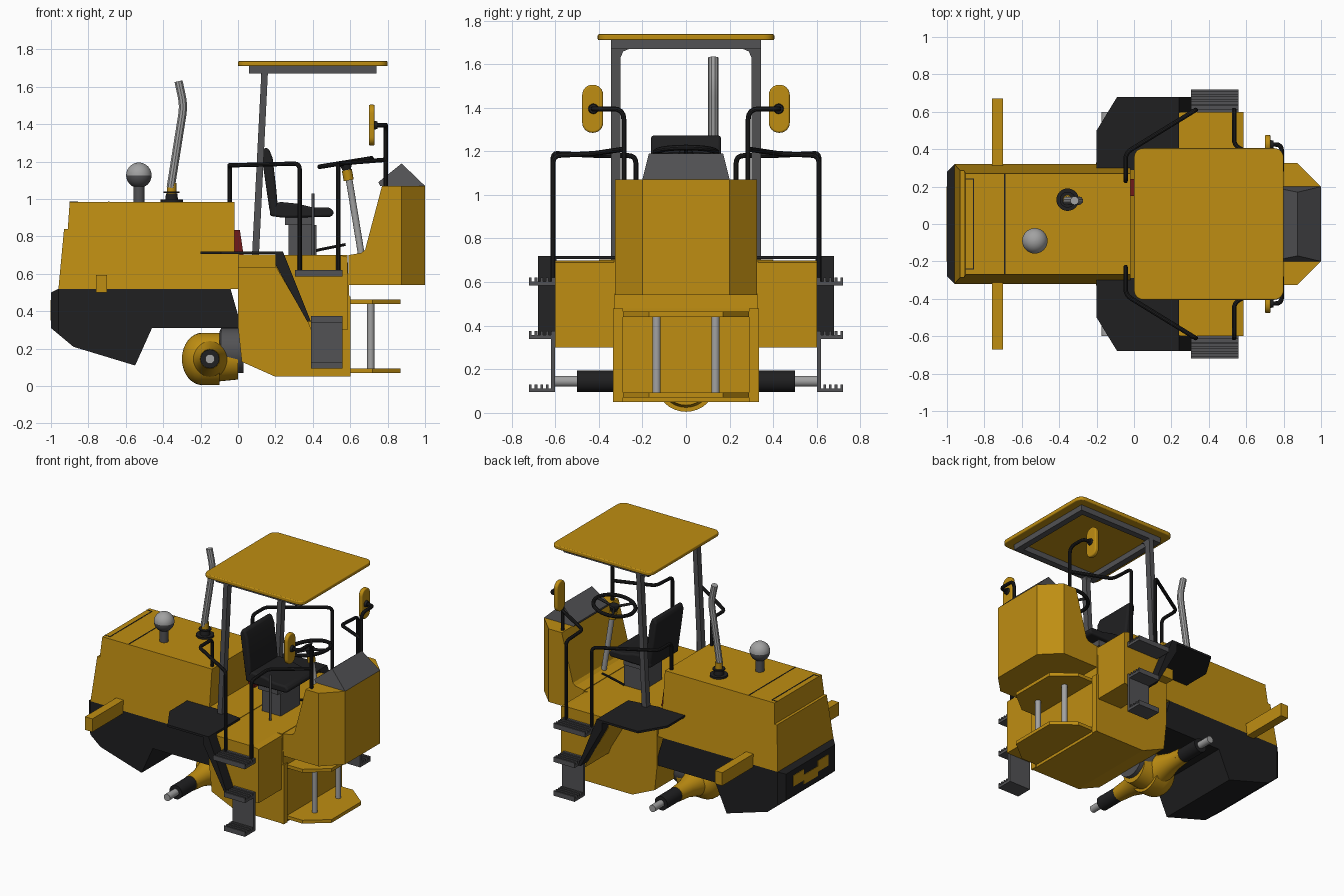
import bpy, bmesh, math
from mathutils import Vector

if "Cube" in bpy.data.objects:
    bpy.data.objects.remove(bpy.data.objects["Cube"])

def material(name, rgb):
    m = bpy.data.materials.new(name)
    m.diffuse_color = (*rgb, 1)
    m.use_nodes = True
    m.node_tree.nodes["Principled BSDF"].inputs["Base Color"].default_value = m.diffuse_color
    return m

YEL = material("yellow_paint", (0.52, 0.27, 0.006))
BLK = material("black", (0.014, 0.014, 0.015))
GRY = material("dark_grey", (0.085, 0.085, 0.09))
STL = material("steel", (0.36, 0.36, 0.36))
RED = material("red", (0.16, 0.01, 0.01))

def finish(o, mat, smooth=False, bevel=0):
    o.data.materials.append(mat)
    bpy.ops.object.select_all(action='DESELECT')
    o.select_set(True)
    bpy.context.view_layer.objects.active = o
    if bevel:
        b = o.modifiers.new("bevel", 'BEVEL')
        b.width, b.segments = bevel, 3
    if smooth:
        bpy.ops.object.shade_smooth_by_angle(angle=math.radians(35))
    return o

def from_bmesh(name, bm):
    bmesh.ops.recalc_face_normals(bm, faces=bm.faces)
    me = bpy.data.meshes.new(name)
    bm.to_mesh(me)
    bm.free()
    o = bpy.data.objects.new(name, me)
    bpy.context.collection.objects.link(o)
    return o

def prism(name, pts, axis, lo, hi, mat, smooth=False, bevel=0, warp=None, cuts=()):
    """Extrude a 2D profile along an axis; optional vertex warp and plane cuts."""
    put = {'x': lambda p, t: (t, p[0], p[1]), 'y': lambda p, t: (p[0], t, p[1]),
           'z': lambda p, t: (p[0], p[1], t)}[axis]
    bm = bmesh.new()
    a = [bm.verts.new(put(p, lo)) for p in pts]
    b = [bm.verts.new(put(p, hi)) for p in pts]
    bm.faces.new(a)
    bm.faces.new(b)
    for i in range(len(pts)):
        j = (i + 1) % len(pts)
        bm.faces.new((a[i], a[j], b[j], b[i]))
    if warp:
        for v in bm.verts:
            v.co = warp(v.co)
    for co, no in cuts:
        r = bmesh.ops.bisect_plane(bm, geom=bm.verts[:] + bm.edges[:] + bm.faces[:],
                                   plane_co=co, plane_no=no, clear_outer=True)
        bmesh.ops.holes_fill(bm, edges=[e for e in bm.edges if e.is_boundary])
    return finish(from_bmesh(name, bm), mat, smooth, bevel)

def box(name, x, y, z, mat, bevel=0):
    return prism(name, [(x[0], y[0]), (x[1], y[0]), (x[1], y[1]), (x[0], y[1])], 'z', *z, mat, bool(bevel), bevel)

def rrect(x0, x1, y0, y1, r, n=6):
    pts = []
    for k, (cx, cy) in enumerate([(x1-r, y1-r), (x0+r, y1-r), (x0+r, y0+r), (x1-r, y0+r)]):
        for i in range(n + 1):
            a = math.pi / 2 * (k + i / n)
            pts.append((cx + r * math.cos(a), cy + r * math.sin(a)))
    return pts

def lathe(name, origin, direction, prof, mat, n=32):
    """Revolve (distance, radius) pairs around a direction."""
    q = Vector(direction).to_track_quat('Z', 'Y')
    bm = bmesh.new()
    rings = [[bm.verts.new(Vector(origin) + q @ Vector((r * math.cos(2*math.pi*i/n), r * math.sin(2*math.pi*i/n), t)))
              for i in range(n)] for t, r in prof]
    for a, b in zip(rings, rings[1:]):
        for i in range(n):
            bm.faces.new((a[i], a[(i+1) % n], b[(i+1) % n], b[i]))
    bm.faces.new(rings[0])
    bm.faces.new(rings[-1])
    return finish(from_bmesh(name, bm), mat, True)

def rod(name, a, b, r, mat):
    d = Vector(b) - Vector(a)
    return lathe(name, a, d, [(0, r), (d.length, r)], mat, 20)

def tube(name, pts, r, mat, fillet=0.035, closed=False):
    """Round tube along a polyline with filleted corners."""
    P = [Vector(p) for p in pts]
    out = [P[0]]
    for a, b, c in zip(P, P[1:], P[2:]):
        f = min(fillet, (a-b).length / 2.1, (c-b).length / 2.1)
        s, e = b + (a-b).normalized() * f, b + (c-b).normalized() * f
        out += [s.lerp(b, t).lerp(b.lerp(e, t), t) for t in (0, .25, .5, .75, 1)]
    out.append(P[-1])
    cu = bpy.data.curves.new(name, 'CURVE')
    cu.dimensions, cu.bevel_depth, cu.bevel_resolution, cu.use_fill_caps = '3D', r, 3, True
    sp = cu.splines.new('POLY')
    sp.points.add(len(out) - 1)
    for sp_pt, p in zip(sp.points, out):
        sp_pt.co = (*p, 1)
    o = bpy.data.objects.new(name, cu)
    bpy.context.collection.objects.link(o)
    bpy.ops.object.select_all(action='DESELECT')
    o.select_set(True)
    bpy.context.view_layer.objects.active = o
    bpy.ops.object.convert(target='MESH')
    return finish(bpy.context.view_layer.objects.active, mat, True)

# Engine hood, tapering towards the top, with seams
def hood_warp(c):
    k = 0.32 - 0.05 * max(0, (c.z - 0.52) / 0.465)
    return Vector((c.x, math.copysign(k, c.y), c.z))
prism("hood", [(-.96, .52), (-.93, .84), (-.91, .84), (-.90, .985), (-.02, .985), (-.02, .72), (.02, .70), (.02, .52)],
      'y', -.32, .32, YEL, warp=hood_warp)
box("hood_seam", (-.695, -.688), (-.268, .268), (.98, .987), BLK)
box("hood_rear_seam", (-.862, -.855), (-.24, .24), (.98, .987), BLK)
for s in (-1, 1):
    box("hood_edge_seam", (-.90, -.855), (s*.24-.003, s*.24+.003), (.98, .987), BLK)

# Lower engine frame with chamfered rear corners and rear panel
prism("rear_frame", [(-1, .5), (-.96, .52), (-.04, .52), (.02, .31), (-.46, .31), (-.55, .11), (-.88, .21), (-1, .31)],
      'y', -.32, .32, BLK, cuts=[((-1, s*.28, 0), (-.04, s*.04, 0)) for s in (-1, 1)])
prism("rear_panel", [(-.2, .38), (-.08, .38), (-.08, .35), (.08, .35), (.08, .38), (.2, .38), (.2, .46),
                     (.08, .46), (.08, .42), (-.08, .42), (-.08, .46), (-.2, .46)], 'x', -1.003, -.98, YEL)
for s in (-1, 1):
    box("rear_bracket", (-.76, -.70), sorted((s*.30, s*.67)), (.50, .595), YEL)

# Axle: differential dome, tapered arms, sleeves and shafts
dome = [(.11 - .11 * math.cos(a), .14 * math.sin(a)) for a in [math.pi/2 * i / 8 + .001 for i in range(9)]]
lathe("differential", (-.30, 0, .145), (1, 0, 0), dome + [(.20, .14), (.20, .12), (.30, .11)], YEL)
lathe("axle_drive_housing", (-.10, 0, .19), (1, 0, 0), [(0, .10), (.01, .12), (.13, .12)], GRY)
for s in (-1, 1):
    o = (-.15, 0, .145)
    lathe("axle_arm", o, (0, s, 0), [(.04, .115), (.12, .09), (.22, .062), (.33, .052)], YEL)
    lathe("axle_sleeve", o, (0, s, 0), [(.31, .05), (.50, .05)], BLK)
    lathe("axle_shaft", o, (0, s, 0), [(.48, .025), (.60, .025)], STL)
    prism("axle_wedge", [(-.20, s*.30), (-.10, s*.30), (-.15, s*.42)], 'z', .12, .17, YEL)

# Cab body: narrow lower hull, wide tanks, floor
prism("lower_hull", [(0, .70), (0, .32), (.02, .13), (.2, .05), (.595, .05), (.595, .48), (.585, .70)], 'y', -.33, .33, YEL)
prism("wide_body", [(.20, .70), (.545, .70), (.585, .69), (.585, .30), (.39, .30), (.37, .35), (.20, .64)], 'y', -.6, .6, YEL)
box("floor_rear", (0, .22), (-.40, .40), (.63, .704), YEL)
prism("red_block", [(-.025, .70), (.03, .70), (.01, .835), (-.025, .835)], 'y', .15, .24, RED)

def step_profile(s, z):
    pts = [(.60, z), (.72, z), (.72, z + .035)]
    for y in (.708, .682, .656, .630):
        pts += [(y, z + .035), (y, z + .018), (y - .014, z + .018), (y - .014, z + .035)]
    pts += [(.60, z + .035)]
    return [(s * p[0], p[1]) for p in pts[:2] + pts[2:]]

for s in (-1, 1):
    m = lambda pts: [(p[0], s * p[1], *p[2:]) for p in pts]
    # Fenders with sloping front guard
    prism("fender", m([(-.2, .29), (-.2, .50), (-.09, .68), (.24, .68), (.24, .32), (.02, .29)]), 'z', .705, .72, BLK)
    prism("fender_guard", [(.20, .705), (.24, .72), (.39, .345), (.37, .345), (.2, .65)], 'y', *sorted((s*.595, s*.68)), BLK)
    # Boarding steps
    prism("upper_step", step_profile(s, .585), 'x', .305, .56, GRY)
    prism("middle_step", step_profile(s, .34), 'x', .39, .56, GRY)
    prism("lower_step", step_profile(s, .095), 'x', .39, .56, GRY)
    box("step_plate", (.39, .56), sorted((s*.60, s*.62)), (.095, .37), GRY)
    # Handrails
    tube("rear_handrail", m([(-.045, .23, .97), (-.045, .23, 1.18), (-.045, .38, 1.18), (.33, .61, 1.19), (.33, .61, .60)]), .012, BLK)
    tube("front_handrail", m([(.535, .61, .60), (.535, .61, 1.18), (.535, .42, 1.19), (.79, .285, 1.21)]), .012, BLK)
    # Mirrors
    tube("mirror_arm", m([(.79, .285, 1.05), (.79, .285, 1.395), (.79, .425, 1.395), (.72, .425, 1.395)]), .012, BLK, .05)
    lathe("mirror_mount", (.725, s*.425, 1.395), (1, 0, 0), [(0, .025), (.02, .02)], BLK, 16)
    prism("mirror", rrect(s*.428-.048, s*.428+.048, 1.285, 1.505, .046), 'x', .70, .73, YEL, True, .008)
    # Canopy posts and side beams
    prism("canopy_post", [(.075, .70), (.112, .70), (.16, 1.68), (.125, 1.68)], 'y', *sorted((s*.30, s*.345)), GRY)
    box("canopy_side_beam", (.06, .74), sorted((s*.30, s*.345)), (1.67, 1.71), GRY)
    prism("canopy_gusset", [(s*.30, 1.67), (s*.30, 1.63), (s*.288, 1.658), (s*.26, 1.67)], 'x', .122, .158, GRY)
    # Hitch side plates and pins
    box("hitch_side_plate", (.585, .602), sorted((s*.29, s*.335)), (.05, .48), YEL)
    rod("hitch_pin", (.71, s*.135, .08), (.71, s*.135, .45), .019, STL)

# Hitch plates
for z in (.07, .44):
    prism("hitch_plate", [(.58, -.29), (.72, -.29), (.87, -.17), (.87, .17), (.72, .29), (.58, .29)], 'z', z, z + .024, YEL)

# Canopy roof and cross beams
prism("canopy_roof", rrect(0, .8, -.405, .405, .05), 'z', 1.71, 1.737, YEL, True, .006)
for x in (.06, .695):
    box("canopy_cross_beam", (x, x + .045), (-.30, .30), (1.67, 1.71), GRY)

# Front console with chamfered corners and grey instrument cover
prism("console", [(.59, .54), (1, .54), (1, 1.07), (.77, 1.07), (.68, .73), (.66, .712), (.59, .70)], 'y', -.325, .325, YEL,
      cuts=[((1, s*.2, 0), (.125, s*.125, 0)) for s in (-1, 1)])
prism("instrument_cover", [(.76, 1.07), (.75, 1.09), (.875, 1.19), (1, 1.07)], 'y', -.2, .2, GRY,
      warp=lambda c: Vector((c.x, c.y * (1 - .03 / .2 * (c.z - 1.07) / .12), c.z)))

# Seat
prism("seat_back", [(.17, .93), (.215, .93), (.205, 1.05), (.185, 1.22), (.165, 1.27), (.14, 1.275), (.125, 1.24), (.145, 1.10)],
      'y', -.16, .16, BLK, True, .014)
prism("seat_cushion", [(.17, .91), (.24, .90), (.50, .905), (.515, .93), (.49, .955), (.40, .955), (.32, .975), (.22, .985), (.17, .95)],
      'y', -.16, .16, BLK, True, .012)
box("seat_pedestal", (.27, .42), (-.11, .11), (.70, .86), GRY)
box("seat_mount", (.25, .41), (-.13, .13), (.86, .905), GRY)
rod("control_lever", (.40, -.20, .70), (.40, -.20, 1.03), .008, GRY)
tube("pedal_lever", [(.40, .14, .72), (.44, .14, .73), (.575, .14, .757)], .008, BLK)

# Steering column and wheel
rod("steering_column", (.66, 0, .70), (.59, 0, 1.13), .018, STL)
rod("column_collar", (.592, 0, 1.10), (.582, 0, 1.155), .027, YEL)
c, n = Vector((.575, 0, 1.195)), Vector((-.16, 0, 1)).normalized()
bpy.ops.mesh.primitive_torus_add(major_radius=.14, minor_radius=.013, major_segments=40, minor_segments=10,
                                 location=c, rotation=(0, -.16, 0))
wheel = bpy.context.object
wheel.name = "steering_wheel"
finish(wheel, BLK, True)
lathe("wheel_hub", c - n * .04, n, [(0, .022), (.035, .035), (.045, .03)], BLK, 20)
for k in range(3):
    a = 2 * math.pi * k / 3
    u = Vector((math.cos(a), math.sin(a), 0))
    u.z = .16 * u.x
    rod("wheel_spoke", c - n * .01, c + u * .138, .009, BLK)

# Exhaust stack
ex = (-.355, .13, .98)
lathe("exhaust_base", ex, (0, 0, 1), [(0, .06), (.018, .06), (.018, .034), (.05, .03)], BLK)
lathe("exhaust_collar", ex, (0, 0, 1), [(.03, .025), (.105, .025)], YEL)
lathe("exhaust_ring", ex, (0, 0, 1), [(.052, .042), (.06, .042)], BLK)
tube("exhaust_pipe", [(-.36, .125, 1.06), (-.29, .125, 1.50), (-.318, .125, 1.63)], .023, STL, .05)

# Air intake with round cap
ai = (-.53, -.09, .98)
ball = lambda a0, a1: [(.147 + .068 * math.sin(a), .068 * math.cos(a)) for a in
                       [a0 + (a1 - a0) * i / 10 for i in range(11)]]
lathe("intake_stem", ai, (0, 0, 1), [(0, .03), (.10, .03)], GRY)
lathe("intake_bowl", ai, (0, 0, 1), ball(-1.55, 0), GRY)
lathe("intake_dome", ai, (0, 0, 1), ball(0, 1.55), STL)
